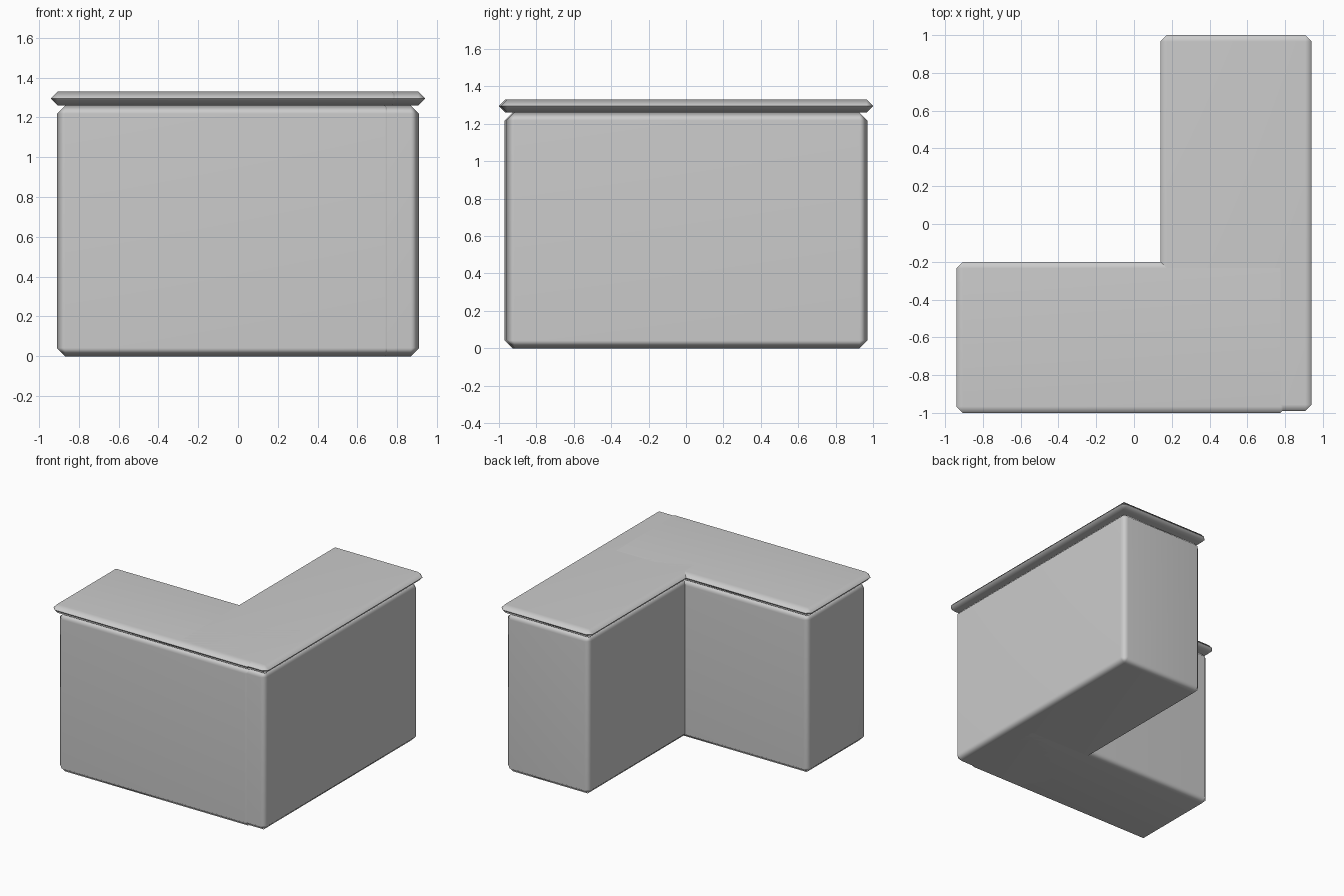
import bpy, bmesh, math

if "Cube" in bpy.data.objects:
    bpy.data.objects.remove(bpy.data.objects["Cube"])


def chamfered_box(name, lo, hi, width):
    """Box between two corners with single-segment chamfered edges."""
    bm = bmesh.new()
    bmesh.ops.create_cube(bm, size=1)
    for v in bm.verts:
        v.co = [hi[i] if v.co[i] > 0 else lo[i] for i in range(3)]
    bmesh.ops.bevel(bm, geom=bm.edges[:], offset=width, segments=1,
                    profile=0.5, affect='EDGES')
    mesh = bpy.data.meshes.new(name)
    bm.to_mesh(mesh)
    bm.free()
    obj = bpy.data.objects.new(name, mesh)
    bpy.context.collection.objects.link(obj)
    bpy.ops.object.select_all(action='DESELECT')
    obj.select_set(True)
    bpy.context.view_layer.objects.active = obj
    bpy.ops.object.shade_smooth_by_angle(angle=math.radians(60))
    # large faces stay flat, chamfers shade softly
    mod = obj.modifiers.new("soft_edges", 'WEIGHTED_NORMAL')
    mod.keep_sharp = True
    return obj


# Footprints of the two counter tops: (x0, y0, x1, y1)
wings = {
    "front": (-0.94, -1.00, 0.81, -0.20),
    "side": (0.14, -0.99, 0.94, 1.00),
}
BODY_H, TOP_H, OVERHANG = 1.26, 1.33, 0.03

for wing, (x0, y0, x1, y1) in wings.items():
    o = OVERHANG
    # Counter body
    chamfered_box(wing + "_counter_body", (x0 + o, y0 + o, 0),
                  (x1 - o, y1 - o, BODY_H), 0.042)
    # Overhanging counter top
    chamfered_box(wing + "_counter_top", (x0, y0, BODY_H),
                  (x1, y1, TOP_H), 0.034)
